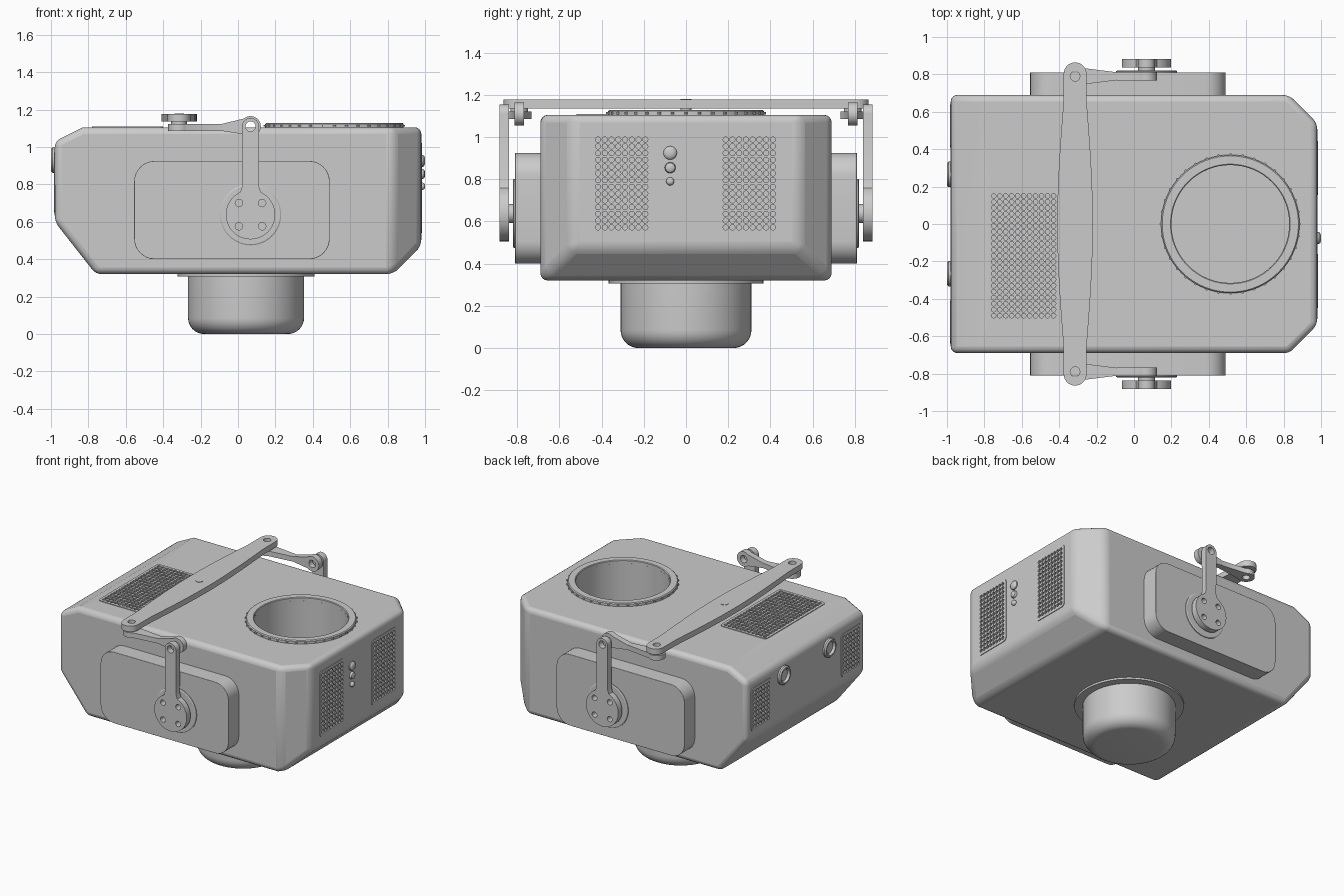
import bpy, bmesh
from math import sin, cos, pi, radians

if "Cube" in bpy.data.objects:
    bpy.data.objects.remove(bpy.data.objects["Cube"])


def finish(name, bm, bevel=0.0):
    bmesh.ops.remove_doubles(bm, verts=bm.verts, dist=1e-5)
    bmesh.ops.recalc_face_normals(bm, faces=bm.faces)
    me = bpy.data.meshes.new(name)
    bm.to_mesh(me)
    bm.free()
    ob = bpy.data.objects.new(name, me)
    bpy.context.collection.objects.link(ob)
    if bevel:
        m = ob.modifiers.new("bevel", 'BEVEL')
        m.width, m.segments, m.limit_method, m.angle_limit = bevel, 4, 'ANGLE', radians(30)
    activate(ob)
    bpy.ops.object.shade_smooth_by_angle(angle=radians(32))
    return ob


def activate(ob):
    bpy.ops.object.select_all(action='DESELECT')
    ob.select_set(True)
    bpy.context.view_layer.objects.active = ob


def place(axis, a, b, h):
    return {'X': (h, a, b), 'Y': (a, h, b), 'Z': (a, b, h)}[axis]


def arc(c, r, a0, a1, n=16):
    return [(c[0] + r * cos(radians(a0 + (a1 - a0) * i / n)),
             c[1] + r * sin(radians(a0 + (a1 - a0) * i / n))) for i in range(n + 1)]


def circle(c, r, n=16):
    return arc(c, r, 0, 360, n)[:-1]


def rounded_rect(u0, u1, v0, v1, r, n=6):
    return (arc((u1 - r, v1 - r), r, 0, 90, n) + arc((u0 + r, v1 - r), r, 90, 180, n)
            + arc((u0 + r, v0 + r), r, 180, 270, n) + arc((u1 - r, v0 + r), r, 270, 360, n))


def prism(name, loops, axis, h0, h1, bevel=0.0):
    """Flat outline (first loop) with holes (other loops), extruded along an axis."""
    cu = bpy.data.curves.new(name, 'CURVE')
    cu.dimensions, cu.fill_mode, cu.extrude = '2D', 'BOTH', abs(h1 - h0) / 2
    for loop in loops:
        sp = cu.splines.new('POLY')
        sp.points.add(len(loop) - 1)
        for p, q in zip(sp.points, loop):
            p.co = (q[0], q[1], 0, 1)
        sp.use_cyclic_u = True
    tmp = bpy.data.objects.new("tmp", cu)
    bpy.context.collection.objects.link(tmp)
    activate(tmp)
    bpy.ops.object.convert(target='MESH')
    tmp = bpy.context.view_layer.objects.active
    bm = bmesh.new()
    bm.from_mesh(tmp.data)
    bpy.data.objects.remove(tmp)
    for v in bm.verts:
        v.co = place(axis, v.co.x, v.co.y, v.co.z + (h0 + h1) / 2)
    return finish(name, bm, bevel)


def lathe(name, prof, axis, center, sign=1, n=64):
    """Turn (radius, height) points about an axis; closed if it starts off the axis."""
    bm = bmesh.new()
    a, b, h = center
    rings = [[bm.verts.new(place(axis, a + r * cos(2 * pi * i / n), b + r * sin(2 * pi * i / n), h + sign * z))
              for i in range(n)] for r, z in prof]
    pairs = list(zip(rings, rings[1:]))
    if prof[0][0] > 0:
        pairs.append((rings[-1], rings[0]))
    for p, q in pairs:
        for i in range(n):
            j = (i + 1) % n
            bm.faces.new((p[i], p[j], q[j], q[i]))
    return finish(name, bm)


# Main body: side profile extruded, right-hand corners sliced off, edges rounded
bm = bmesh.new()
prof = [(-.98, .60), (-.76, .32), (.83, .32), (.98, .47), (.98, 1.105), (-.83, 1.105), (-.98, 1.03)]
face = bm.faces.new([bm.verts.new((x, -.69, z)) for x, z in prof])
ext = bmesh.ops.extrude_face_region(bm, geom=[face])['geom']
bmesh.ops.translate(bm, verts=[g for g in ext if isinstance(g, bmesh.types.BMVert)], vec=(0, 1.38, 0))
for s in (1, -1):
    cut = bmesh.ops.bisect_plane(bm, geom=bm.verts[:] + bm.edges[:] + bm.faces[:], dist=1e-5,
                                 plane_co=(.98, s * .54, 0), plane_no=(1, s, 0), clear_outer=True)
    bmesh.ops.holes_fill(bm, edges=[g for g in cut['geom_cut'] if isinstance(g, bmesh.types.BMEdge)])
bmesh.ops.dissolve_limit(bm, angle_limit=.01, verts=bm.verts, edges=bm.edges)
body = finish("main_body", bm, .035)

# Perforated vents: pocket in the body, covered by a plate with rows of round holes
# name, axis, u0, u1, v0, v1, surface position, outward sign, columns, rows
vents = [("right_vent_front", 'X', -.45, -.16, .54, 1.02, .98, 1, 8, 14),
         ("right_vent_back", 'X', .155, .445, .54, 1.02, .98, 1, 8, 14),
         ("left_vent_front", 'X', -.64, -.41, .65, .97, -.98, -1, 6, 9),
         ("left_vent_back", 'X', .41, .64, .65, .97, -.98, -1, 6, 9),
         ("top_vent", 'Z', -.78, -.40, -.52, .18, 1.105, 1, 11, 21)]
cutters = [lathe("port_cutter", [(0, -.45), (.315, -.45), (.315, .1), (0, .1)], 'Z', (.515, 0, 1.105))]
for name, ax, u0, u1, v0, v1, h, s, nu, nv in vents:
    g = .014
    cutters.append(prism("vent_cutter", [[(u0 + g, v0 + g), (u1 - g, v0 + g), (u1 - g, v1 - g), (u0 + g, v1 - g)]],
                         ax, h - .04, h + .04))
    p = .032
    uc, vc = (u0 + u1) / 2, (v0 + v1) / 2
    holes = [circle((uc + (i - (nu - 1) / 2) * p, vc + (j - (nv - 1) / 2) * p), .0125, 10)
             for i in range(nu) for j in range(nv)]
    prism(name, [rounded_rect(u0, u1, v0, v1, .025)] + holes, ax, *sorted((h - s * .014, h + s * .005)))
for c in cutters:
    m = body.modifiers.new("cut", 'BOOLEAN')
    m.operation, m.solver, m.object = 'DIFFERENCE', 'EXACT', c
activate(body)
bpy.ops.object.convert(target='MESH')
bpy.ops.object.shade_smooth_by_angle(angle=radians(32))
for c in cutters:
    bpy.data.objects.remove(c)

# Top port ring with small index marks around the rim
lathe("port_ring", [(.315, -.02), (.37, -.02), (.37, .018), (.364, .024), (.32, .024), (.315, .02)],
      'Z', (.515, 0, 1.105), n=96)
for i in range(36):
    a = 2 * pi * i / 36
    lathe("ring_mark", [(0, -.004), (.008, -.004), (.008, .006), (0, .006)], 'Z',
          (.515 + .37 * cos(a), .37 * sin(a), 1.112), n=8)

# Lower drum and its flange
lathe("lower_drum", [(0, .34), (.31, .34), (.31, .085)] + [(.225 + x, .085 + y)
      for x, y in arc((0, 0), .085, -10, -90, 7)] + [(0, 0)], 'Z', (.043, 0, 0))
lathe("drum_flange", [(0, .33), (.367, .33), (.367, .306), (0, .306)], 'Z', (.043, 0, 0))

# Buttons on the right side
for z, r in ((.925, .032), (.855, .026), (.79, .019)):
    lathe("button", [(0, -.01), (r, -.01), (r, .008), (r * .85, .015), (r * .5, .02), (0, .021)],
          'X', (-.075, z, .98), n=24)

# Round sockets on the left side
for y in (-.265, .265):
    lathe("socket", [(0, -.01), (.068, -.01), (.068, .012), (.06, .021), (.05, .021), (.042, .004), (0, .004)],
          'X', (y, .93, -.98), -1, n=32)

# Side pods, cranks and links, mirrored front and back
cx, cz, top = .067, .638, 1.11
for s in (1, -1):
    side = "back" if s > 0 else "front"
    span = lambda a, b: sorted((s * a, s * b))
    prism(side + "_pod", [rounded_rect(-.555, .49, .40, .925, .11, 8)], 'Y', *span(.66, .81), bevel=.035)
    lathe(side + "_pivot_base", [(0, -.02), (.164, -.02), (.164, .006), (.158, .01), (0, .01)],
          'Y', (cx, cz, s * .81), s, n=48)
    lathe(side + "_pivot_hub", [(0, 0), (.045, 0), (.045, .035), (0, .035)], 'Y', (cx, cz, s * .81), s, n=24)
    outline = (arc((cx, cz), .132, 115, 425, 44) + [(cx + .044, .79)]
               + arc((cx, top), .045, 0, 180) + [(cx - .044, .79)])
    bolts = [circle((cx + i * .062, cz + j * .062), .02) for i in (-1, 1) for j in (-1, 1)]
    prism(side + "_crank", [outline, circle((cx, top), .027)] + bolts, 'Y', *span(.838, .883))
    y = s * .79
    prism(side + "_link_plate", [arc((-.315, y), .058, 50, 310, 24) + [(-.09, y - .021), (-.02, y - .021),
          (-.02, y + .021), (-.09, y + .021)], circle((-.315, y), .026)], 'Z', 1.085, 1.122)
    prism(side + "_link_eye", [arc((cx, top), .055, -130, 130, 28) + [(-.09, 1.122), (-.09, 1.086)],
          circle((cx, top), .027)], 'Y', *span(.768, .812))
    lathe(side + "_link_spacer", [(.027, 0), (.042, 0), (.042, .02), (.027, .02)], 'Z', (-.315, y, 1.118), n=24)

# Cross bar with tapered ends and its centre pin
bx = -.315
half = [(.062 + .033 * cos(pi * t / 1.3), t) for t in [-.65 + .1 * i for i in range(14)]]
outline = ([(bx + w, t) for w, t in half] + arc((bx, .803), .061, 0, 180)
           + [(bx - w, t) for w, t in reversed(half)] + arc((bx, -.803), .061, 180, 360))
prism("cross_bar", [outline, circle((bx, .79), .026), circle((bx, -.79), .026)], 'Z', 1.135, 1.177)
lathe("cross_bar_pin", [(0, 0), (.025, 0), (.025, .08), (0, .08)], 'Z', (bx, 0, 1.1), n=24)
